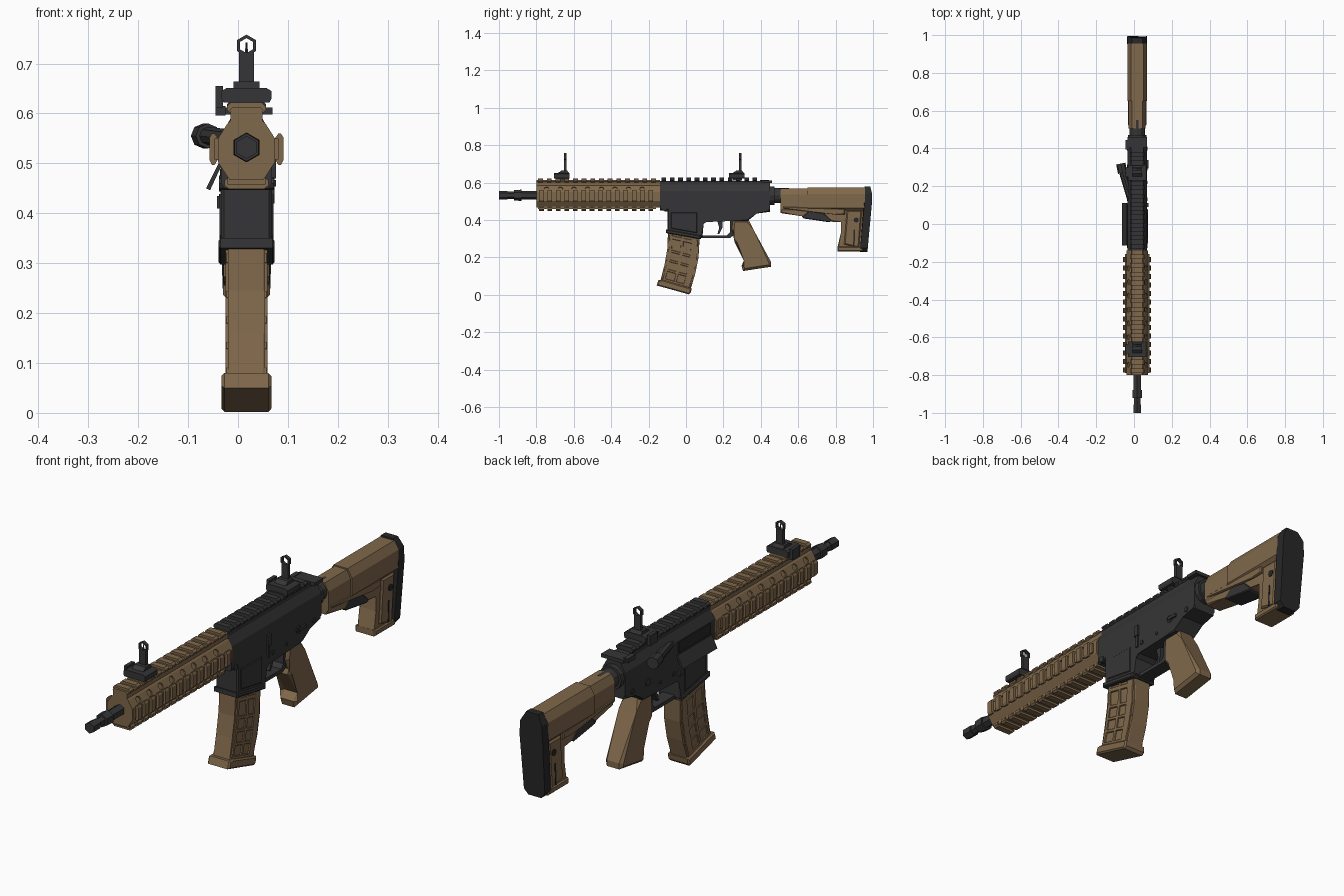
import bpy, bmesh, math
from mathutils import Vector, Matrix

CX = 0.017   # centre plane of the body
BZ = 0.532   # bore height


def material(name, rgb):
    m = bpy.data.materials.new(name)
    m.diffuse_color = (*rgb, 1)
    return m


TAN = material("tan polymer", (0.215, 0.138, 0.07))
DARK = material("dark metal", (0.036, 0.036, 0.038))
BLACK = material("black rubber", (0.021, 0.021, 0.022))


def finish(name, bm, mat):
    bmesh.ops.recalc_face_normals(bm, faces=bm.faces)
    me = bpy.data.meshes.new(name)
    bm.to_mesh(me)
    bm.free()
    me.materials.append(mat)
    ob = bpy.data.objects.new(name, me)
    bpy.context.collection.objects.link(ob)
    return ob


def extrude(bm, ring, vec):
    a = [bm.verts.new(p) for p in ring]
    b = [bm.verts.new(Vector(p) + Vector(vec)) for p in ring]
    caps = [bm.faces.new(a), bm.faces.new(b[::-1])]
    for i in range(len(a)):
        j = (i + 1) % len(a)
        bm.faces.new((a[i], b[i], b[j], a[j]))
    return caps


def side(name, outline, half, mat, bev=0.0, x=CX):
    """Side outline (y, z) extruded across x, with chamfered side edges."""
    bm = bmesh.new()
    caps = extrude(bm, [(x - half, y, z) for y, z in outline], (2 * half, 0, 0))
    if bev:
        edges = list({e for f in caps for e in f.edges})
        bmesh.ops.bevel(bm, geom=edges, offset=bev, segments=1, affect='EDGES', profile=0.5)
    return finish(name, bm, mat)


def along(name, section, spans, mat, mirror=True):
    """Cross-section (x offset, z), right half mirrored, extruded along y spans."""
    ring = section + [(-x, z) for x, z in reversed(section)] if mirror else section
    bm = bmesh.new()
    for y0, y1 in spans:
        extrude(bm, [(CX + x, y0, z) for x, z in ring], (0, y1 - y0, 0))
    return finish(name, bm, mat)


def boxes(name, items, mat):
    """Items are (x0, x1, y0, y1, z0, z1)."""
    bm = bmesh.new()
    for x0, x1, y0, y1, z0, z1 in items:
        extrude(bm, [(x0, y0, z0), (x1, y0, z0), (x1, y0, z1), (x0, y0, z1)], (0, y1 - y0, 0))
    return finish(name, bm, mat)


def rods(name, items, mat, n=8):
    """Items are (start, end, start radius, end radius)."""
    bm = bmesh.new()
    for a, b, r1, r2 in items:
        a, b = Vector(a), Vector(b)
        d = b - a
        mtx = Matrix.Translation((a + b) / 2) @ d.to_track_quat('Z', 'Y').to_matrix().to_4x4()
        bmesh.ops.create_cone(bm, cap_ends=True, segments=n, radius1=r1, radius2=r2,
                              depth=d.length, matrix=mtx)
    return finish(name, bm, mat)


def steps(y0, y1, n, fill=0.55):
    p = (y1 - y0) / n
    return [(y0 + p * i, y0 + p * (i + fill)) for i in range(n)]


# Barrel and muzzle device
rods("barrel", [((CX, a, BZ), (CX, b, BZ), r, s) for a, b, r, s in (
    (-1.0, -0.955, 0.023, 0.023), (-0.955, -0.92, 0.019, 0.019),
    (-0.92, -0.88, 0.028, 0.03), (-0.88, -0.78, 0.023, 0.023))], DARK, 6)

# Handguard with pockets cut along the upper slopes
guard = along("handguard", [(0.034, 0.467), (0.057, 0.502), (0.057, 0.55), (0.038, 0.58),
                            (0.032, 0.585), (0.032, 0.603)], [(-0.8, -0.14)], TAN)
pockets = []
for s in (-1, 1):
    nrm = Vector((s * 0.84, 0, 0.54))
    for i in range(8):
        c = Vector((CX + s * 0.048, -0.745 + 0.073 * i, 0.566))
        pockets.append((c - nrm * 0.007, c + nrm * 0.03, 0.014, 0.014))
cutter = rods("pocket_cutter", pockets, TAN, 8)
cutter.hide_render = True
cutter.hide_viewport = True
cut = guard.modifiers.new("pockets", 'BOOLEAN')
cut.operation, cut.object, cut.solver = 'DIFFERENCE', cutter, 'EXACT'

# Accessory rails on top, bottom and both sides
tooth = [(0.031, 0.6), (0.039, 0.607), (0.039, 0.614), (0.031, 0.622)]
along("handguard_top_rail", [(0.028, 0.6), (0.034, 0.606), (0.028, 0.613)], [(-0.8, -0.14)], TAN)
along("handguard_top_teeth", tooth, steps(-0.79, -0.14, 14), TAN)
along("handguard_bottom_rail", [(0.038, 0.458), (0.038, 0.472)], [(-0.79, -0.16)], TAN)
along("handguard_bottom_teeth", [(0.036, 0.449), (0.044, 0.456), (0.044, 0.466), (0.036, 0.472)],
      steps(-0.785, -0.155, 14), TAN)
for s, nm in ((1, "right"), (-1, "left")):
    along(nm + "_rail", [(s * x, z) for x, z in ((0.05, 0.508), (0.064, 0.508), (0.064, 0.55), (0.05, 0.55))],
          [(-0.79, -0.16)], TAN, False)
    along(nm + "_rail_teeth", [(s * x, z) for x, z in (
        (0.057, 0.508), (0.064, 0.497), (0.069, 0.497), (0.074, 0.506),
        (0.074, 0.552), (0.069, 0.56), (0.064, 0.56), (0.057, 0.55))],
          steps(-0.785, -0.155, 14), TAN, False)

# Upper receiver and its rail
along("upper_receiver", [(0.044, 0.45), (0.051, 0.46), (0.051, 0.555), (0.032, 0.59), (0.032, 0.608)],
      [(-0.14, 0.45)], DARK)
along("receiver_rail_teeth", [(x, z + 0.005) for x, z in tooth], steps(-0.13, 0.40, 12), DARK)
along("charging_handle", [(0.052, 0.598), (0.052, 0.612)], [(0.405, 0.46)], DARK)
boxes("charging_latch", [(-0.045, -0.025, 0.395, 0.445, 0.596, 0.615)], DARK)

# Lower receiver, magazine well and trigger guard
side("lower_receiver", [(-0.1, 0.475), (-0.1, 0.335), (0.075, 0.303), (0.088, 0.31), (0.088, 0.38),
                        (0.105, 0.395), (0.25, 0.395), (0.33, 0.395), (0.375, 0.44), (0.45, 0.444),
                        (0.45, 0.475)], 0.051, DARK, 0.006)
side("magazine_well_lip", [(-0.107, 0.35), (-0.107, 0.33), (0.08, 0.297), (0.08, 0.317)], 0.056, DARK, 0.004)
side("trigger_guard", [(0.075, 0.318), (0.075, 0.303), (0.235, 0.303), (0.25, 0.315), (0.25, 0.4),
                       (0.235, 0.4), (0.235, 0.335), (0.22, 0.318)], 0.028, DARK)
side("trigger", [(0.165, 0.4), (0.178, 0.36), (0.168, 0.325), (0.178, 0.325), (0.195, 0.36), (0.195, 0.4)],
     0.01, DARK)

# Controls on both sides of the receiver
R, L = CX + 0.05, CX - 0.05
boxes("bolt_catch", [(R, R + 0.009, 0.09, 0.112, 0.47, 0.515), (R, R + 0.006, 0.095, 0.107, 0.42, 0.475)], DARK)
rods("pins_and_selector", [((L - 0.005, y, z), (R + 0.005, y, z), r, r) for y, z, r in (
    (0.3, 0.46, 0.016), (0.13, 0.43, 0.009), (0.22, 0.43, 0.007), (-0.115, 0.46, 0.013), (0.4, 0.46, 0.011))],
    DARK, 8)
boxes("selector_lever", [(R, R + 0.009, 0.295, 0.34, 0.454, 0.467)], DARK)
boxes("magazine_release", [(L - 0.009, L, 0.07, 0.1, 0.41, 0.435)], DARK)
side("magazine_well_panel", [(-0.08, 0.44), (-0.08, 0.355), (0.06, 0.33), (0.06, 0.44)], 0.054, DARK, 0.003)
rods("forward_assist", [((-0.015, 0.12, 0.55), (-0.06, 0.27, 0.555), 0.018, 0.018),
                        ((-0.06, 0.27, 0.555), (-0.07, 0.32, 0.555), 0.025, 0.025)], DARK, 8)
boxes("bolt_port", [(L - 0.004, L, -0.11, 0.1, 0.505, 0.55)], BLACK)
along("port_cover", [(-0.049, 0.498), (-0.056, 0.5), (-0.081, 0.45), (-0.073, 0.446)],
      [(-0.115, 0.11)], DARK, False)


# Magazine: curved body, raised rib frame and floor plate
FRONT = [(-0.095, 0.37), (-0.1, 0.245), (-0.115, 0.16), (-0.137, 0.075)]
BACK = [(0.075, 0.34), (0.067, 0.2), (0.05, 0.115), (0.025, 0.03)]


def mag_point(u, t):
    """u runs front to back, t runs from the well to the floor plate."""
    i = min(int(t * 3), 2)
    f = t * 3 - i
    a = Vector(FRONT[i]).lerp(Vector(FRONT[i + 1]), f)
    b = Vector(BACK[i]).lerp(Vector(BACK[i + 1]), f)
    return tuple(a.lerp(b, u))


side("magazine", FRONT + BACK[::-1], 0.037, TAN, 0.004)
for k in range(5):
    t0 = 0.13 + 0.2 * k
    side("magazine_rib", [mag_point(u, t) for u, t in (
        (0.04, t0), (0.96, t0), (0.96, t0 + 0.05), (0.04, t0 + 0.05))], 0.042, TAN, 0.002)
for u0, u1 in ((0.06, 0.14), (0.42, 0.5), (0.74, 0.94)):
    ts = [0.1, 0.333, 0.667, 0.98]
    side("magazine_strip", [mag_point(u0, t) for t in ts] + [mag_point(u1, t) for t in ts[::-1]],
         0.042, TAN, 0.002)
side("magazine_floor_plate", [(-0.147, 0.08), (-0.157, 0.05), (0.016, 0.002), (0.026, 0.012), (0.03, 0.035),
                              (-0.125, 0.08)], 0.05, TAN, 0.006)

# Pistol grip
side("pistol_grip", [(0.25, 0.4), (0.335, 0.4), (0.36, 0.35), (0.455, 0.175), (0.455, 0.15), (0.305, 0.127),
                     (0.297, 0.155), (0.325, 0.18), (0.26, 0.28), (0.27, 0.3), (0.245, 0.345)], 0.04, TAN, 0.012)

# Buffer tube and stock
rods("buffer_tube", [((CX, 0.44, 0.53), (CX, 0.55, 0.53), 0.04, 0.04),
                     ((CX, 0.45, 0.53), (CX, 0.472, 0.53), 0.05, 0.05)], DARK, 12)
sec = [(0.03, 0.438), (0.045, 0.46), (0.045, 0.535), (0.028, 0.568)]
along("stock_front", sec, [(0.505, 0.66)], TAN)
along("stock_body", [(0.036, 0.45), (0.052, 0.465), (0.052, 0.54), (0.032, 0.573)], [(0.65, 0.956)], TAN)
side("stock_lower", [(0.505, 0.46), (0.505, 0.437), (0.62, 0.42), (0.787, 0.39), (0.835, 0.397), (0.828, 0.33),
                     (0.81, 0.256), (0.81, 0.232), (0.945, 0.232), (0.957, 0.4), (0.957, 0.47)], 0.038, TAN, 0.006)
side("stock_leg_panel", [(0.86, 0.45), (0.845, 0.27), (0.925, 0.25), (0.94, 0.45)], 0.046, TAN, 0.006)
side("stock_foot", [(0.81, 0.258), (0.81, 0.232), (0.945, 0.232), (0.947, 0.258)], 0.047, TAN, 0.005)
side("stock_ridge", [(0.52, 0.472), (0.52, 0.46), (0.79, 0.43), (0.85, 0.43), (0.85, 0.46)], 0.048, TAN, 0.004)
side("stock_lever", [(0.62, 0.418), (0.66, 0.45), (0.74, 0.435), (0.782, 0.395), (0.765, 0.388), (0.63, 0.408)],
     0.041, DARK, 0.004)
rods("stock_socket", [((CX - 0.049, 0.91, 0.4), (CX + 0.049, 0.91, 0.4), 0.014, 0.014)], BLACK, 8)
side("stock_slot", [(0.897, 0.35), (0.893, 0.26), (0.901, 0.26), (0.905, 0.35)], 0.0475, BLACK)

# Butt pad: tapered ends seen from behind, slightly raked lower edge
pad = along("butt_pad", [(0.03, 0.228), (0.048, 0.25), (0.053, 0.48), (0.05, 0.54), (0.028, 0.58)],
            [(0.955, 0.995)], BLACK)
for v in pad.data.vertices:
    v.co.y -= 0.025 * max(0, (0.5 - v.co.z) / 0.27)
    if v.co.z > 0.57 and v.co.y > 0.97:
        v.co.y -= 0.01


# Folding sights: clamp base, post and hexagonal ring
def sight(name, y, missing):
    along(name + "_base", [(0.046, 0.622), (0.05, 0.63), (0.05, 0.645), (0.04, 0.651)],
          [(y - 0.06, y + 0.022)], DARK)
    side(name + "_hinge", [(y - 0.04, 0.65), (y - 0.022, 0.664), (y + 0.01, 0.664), (y + 0.02, 0.65)], 0.026, DARK)
    boxes(name + "_knob", [(-0.045, -0.03, y - 0.04, y + 0.01, 0.612, 0.655)], DARK)
    boxes(name + "_post", [(CX - 0.015, CX + 0.015, y - 0.007, y + 0.007, 0.655, 0.722)], DARK)
    bm = bmesh.new()
    for i in range(6):
        if i == missing:
            continue
        a0, a1 = (math.radians(60 * k + 30) for k in (i, i + 1))
        if missing is not None:
            a0 += 0.3 if i == missing + 1 else 0
            a1 -= 0.3 if i == missing - 1 else 0
        ring = [(CX + r * math.cos(a), y - 0.007, 0.736 + r * math.sin(a))
                for r, a in ((0.022, a0), (0.022, a1), (0.015, a1), (0.015, a0))]
        extrude(bm, ring, (0, 0.014, 0))
    finish(name + "_ring", bm, DARK)


sight("front_sight", -0.645, None)
sight("rear_sight", 0.29, None)
# Front aiming pin
rods("front_sight_pin", [((CX, -0.645, 0.715), (CX, -0.645, 0.742), 0.004, 0.002)], DARK, 6)
